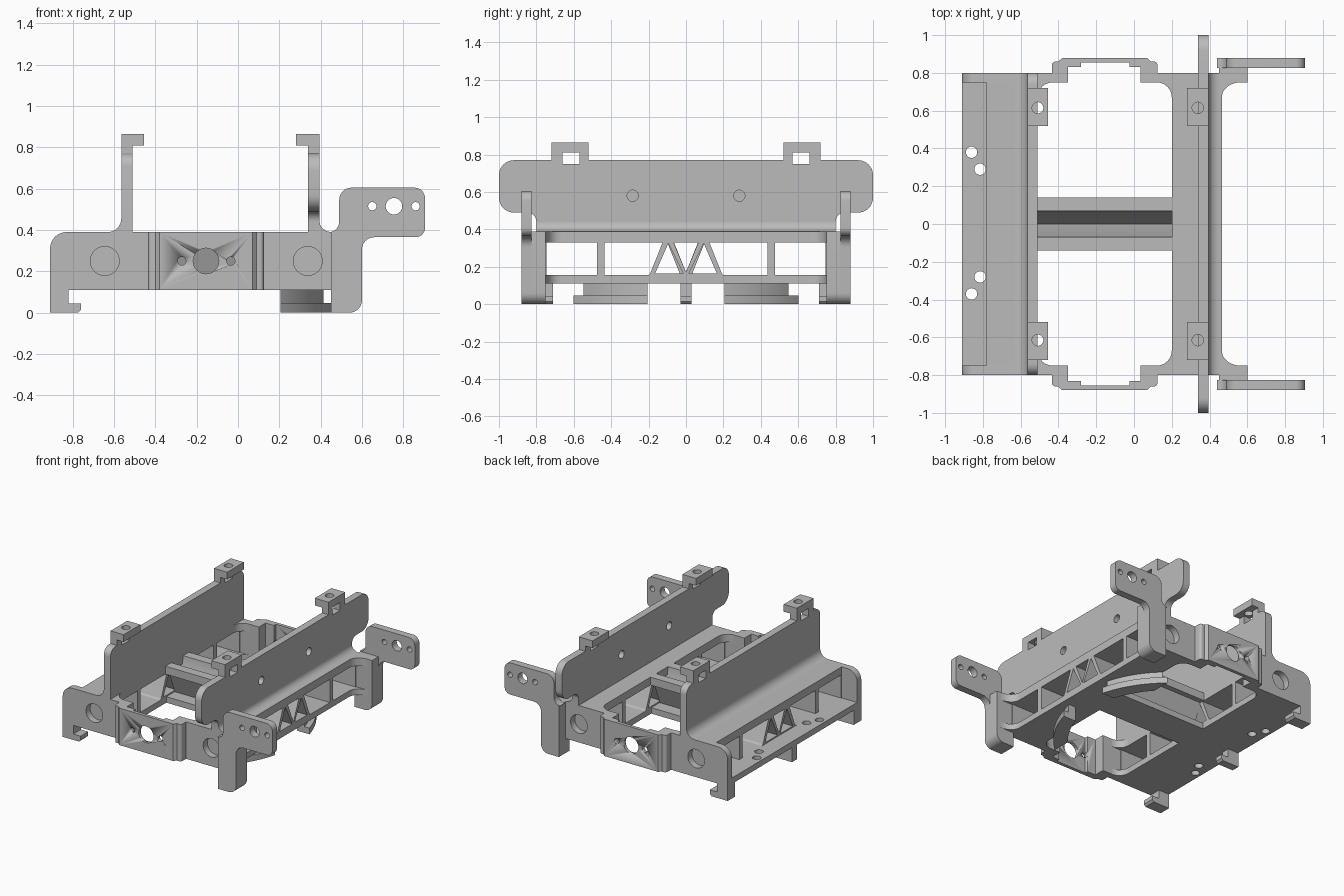
import bpy, bmesh, math
from mathutils import Vector

if "Cube" in bpy.data.objects:
    bpy.data.objects.remove(bpy.data.objects["Cube"])

grey = bpy.data.materials.new("plain_grey")
grey.diffuse_color = (0.5, 0.5, 0.5, 1)
grey.use_nodes = True
grey.node_tree.nodes["Principled BSDF"].inputs["Base Color"].default_value = grey.diffuse_color


def rounded(pts):
    """Outline points; a third value rounds that corner with the radius."""
    out = []
    for i, p in enumerate(pts):
        c = Vector(p[:2])
        if len(p) < 3:
            out.append(c)
            continue
        a = (Vector(pts[i - 1][:2]) - c).normalized()
        b = (Vector(pts[(i + 1) % len(pts)][:2]) - c).normalized()
        half = a.angle(b) / 2
        centre = c + (a + b).normalized() * p[2] / math.sin(half)
        t = p[2] / math.tan(half)
        u, v = c + a * t - centre, c + b * t - centre
        turn = math.atan2(u.x * v.y - u.y * v.x, u.dot(v))
        for k in range(9):
            s, co = math.sin(turn * k / 8), math.cos(turn * k / 8)
            out.append(centre + Vector((u.x * co - u.y * s, u.x * s + u.y * co)))
    return out


def circle(x, y, r, n=32):
    return [(x + r * math.cos(2 * math.pi * k / n), y + r * math.sin(2 * math.pi * k / n))
            for k in range(n)]


def prism(name, pts, axis, lo, hi, holes=()):
    """Extrude an outline with holes along an axis. x: (y,z), y: (x,z), z: (x,y)."""
    lo, hi = min(lo, hi), max(lo, hi)
    cu = bpy.data.curves.new(name, 'CURVE')
    cu.dimensions, cu.fill_mode, cu.extrude = '2D', 'BOTH', (hi - lo) / 2
    for loop in [rounded(pts)] + list(holes):
        sp = cu.splines.new('POLY')
        sp.points.add(len(loop) - 1)
        for q, p in zip(sp.points, loop):
            q.co = (p[0], p[1], 0, 1)
        sp.use_cyclic_u = True
    tmp = bpy.data.objects.new(name + "_outline", cu)
    bpy.context.collection.objects.link(tmp)
    me = bpy.data.meshes.new_from_object(tmp.evaluated_get(bpy.context.evaluated_depsgraph_get()))
    bpy.data.objects.remove(tmp)
    mid = (lo + hi) / 2
    for v in me.vertices:
        a, b, c = v.co.x, v.co.y, v.co.z + mid
        v.co = {'x': (c, a, b), 'y': (a, c, b), 'z': (a, b, c)}[axis]
    bm = bmesh.new()
    bm.from_mesh(me)
    bmesh.ops.remove_doubles(bm, verts=bm.verts, dist=1e-5)
    bmesh.ops.recalc_face_normals(bm, faces=bm.faces)
    bm.to_mesh(me)
    bm.free()
    me.materials.clear()
    me.materials.append(grey)
    ob = bpy.data.objects.new(name, me)
    bpy.context.collection.objects.link(ob)
    bpy.ops.object.select_all(action='DESELECT')
    ob.select_set(True)
    bpy.context.view_layer.objects.active = ob
    bpy.ops.object.shade_smooth_by_angle(angle=math.radians(30))
    return ob


def rect(a0, a1, b0, b1):
    return [(a0, b0), (a1, b0), (a1, b1), (a0, b1)]


def flip(pts):
    return [(-p[0], *p[1:]) for p in reversed(pts)]


# Deep truss frames: floor, deck, posts and diagonals in one extrusion
side_windows = [rect(.475, .745, .155, .33),
                rounded([(.195, .155, .02), (.437, .155), (.437, .33), (.125, .33)]),
                [(.165, .165), (.015, .165), (.095, .325)]]
windows = side_windows + [flip(w) for w in side_windows] + [[(-.066, .33), (.066, .33), (0, .172)]]
for name, x0, x1 in (("left_truss", -.78, -.51), ("right_truss", .2, .465)):
    prism(name, rect(-.75, .75, .11, .39), 'x', x0, x1, windows)

# Open floor strip on the left with four screw holes
prism("floor_strip", rect(-.91, -.78, -.75, .75), 'z', .11, .155,
      [circle(x, y, .03) for x, y in ((-.86, .38), (-.815, .29), (-.815, -.28), (-.86, -.37))])

# Central V-groove beam
half = [(.13, .11), (.13, .155), (.03, .155), (.1, .33), (.14, .33), (.14, .39), (.07, .39), (.064, .33)]
prism("centre_beam", half + [(0, .172)] + flip(half), 'x', -.51, .2)

# Upright panels with notched tabs on top
tab = [(.72, .77), (.72, .81), (.66, .81), (.66, .75), (.57, .75), (.57, .81), (.52, .81), (.52, .77)]
left_half = [(.8, .39), (.8, .77, .06)] + tab
right_half = [(.8, .39), (.8, .49, .05), (1, .49, .08), (1, .77, .08)] + tab
prism("left_panel", left_half + flip(left_half), 'x', -.565, -.51)
prism("right_panel", right_half + flip(right_half), 'x', .34, .395,
      [circle(.285, .58, .03), circle(-.285, .58, .03)])


# Concave fillet between two legs at a corner
def cove(cx, cy, dx, dy):
    arc = [(cx + dx * (1 - math.sin(t)), cy + dy * (1 - math.cos(t)))
           for t in (math.pi / 2 * k / 8 for k in range(9))]
    return [(cx, cy)] + arc


prism("left_panel_fillet", cove(-.565, .39, -.065, .065), 'y', -.8, .8)
prism("right_panel_fillet", cove(.395, .39, .06, .05), 'y', -.8, .8)

for s, side in ((-1, "front"), (1, "back")):
    def mir(pts):
        return [(p[0], s * p[1], *p[2:]) for p in pts]

    # Tab heads with bolt holes
    for name, x0, x1 in (("left", -.565, -.455), ("right", .28, .395)):
        prism(f"{side}_{name}_tab_head", rect(x0, x1, *sorted((s * .52, s * .72))), 'z', .81, .865,
              [circle((x0 + x1) / 2, s * .615, .03)])

    # Side walls
    prism(side + "_left_wall", [(-.91, .11), (-.35, .11), (-.35, .39), (-.91, .39, .08)],
          'y', s * .75, s * .8, [circle(-.645, .25, .07)])
    prism(side + "_right_wall", rect(.035, .45, .11, .39), 'y', s * .75, s * .8,
          [circle(.338, .25, .07)])

    # Outward bulging middle wall, drilled through
    bulge = prism(side + "_middle_wall", mir([
        (-.435, .8), (-.435, .86, .02), (-.40, .86), (-.38, .88), (.07, .88), (.09, .86),
        (.125, .86, .02), (.125, .8), (.035, .8), (.035, .83), (-.025, .83), (-.025, .855),
        (-.28, .855), (-.28, .83), (-.35, .83), (-.35, .8)]), 'z', .11, .39)
    for x, r in ((-.155, .062), (-.272, .02), (-.035, .02)):
        cutter = prism("drill", circle(x, .25, r), 'y', s * .7, s * 1.0)
        mod = bulge.modifiers.new("hole", 'BOOLEAN')
        mod.operation, mod.solver, mod.object = 'DIFFERENCE', 'EXACT', cutter
        bpy.context.view_layer.objects.active = bulge
        bpy.ops.object.modifier_apply(modifier=mod.name)
        bpy.data.objects.remove(cutter)

    # Rounded gussets in the plate corners
    for level, z0, z1 in (("floor", .11, .155), ("deck", .33, .39)):
        for n, (x, dx) in enumerate(((-.51, .08), (.2, -.08), (.465, .1))):
            prism(f"{side}_{level}_gusset_{n + 1}", mir(cove(x, .75, dx, -.08)), 'z', z0, z1)

    # Bracket arm with its drop leg
    prism(side + "_bracket", [
        (.45, 0), (.6, 0, .06), (.6, .365, .06), (.905, .365, .045), (.905, .605, .05),
        (.49, .605, .06), (.49, .39, .05), (.45, .39)], 'y', s * .825, s * .88,
        [circle(.65, .515, .02), circle(.755, .515, .04), circle(.86, .515, .02)])
    prism(side + "_leg", [(.45, 0), (.6, 0, .06), (.6, .39), (.45, .39)], 'y', s * .75, s * .825)

    # Curved clamp segments under the right floor
    for name, r, z0, z1 in (("lip", .79, 0, .047), ("neck", .75, .047, .11)):
        def arc(rad):
            a0, a1 = math.asin(.205 / rad), math.acos(.512 / rad)
            return [(-.307 + rad * math.cos(a0 + (a1 - a0) * k / 12),
                     s * rad * math.sin(a0 + (a1 - a0) * k / 12)) for k in range(13)]
        prism(f"{side}_clamp_{name}", arc(r) + arc(.69)[::-1], 'z', z0, z1)

# Snap hooks under the left edge
for name, y0, y1 in (("front", -.8, -.71), ("centre", -.03, .03), ("back", .71, .8)):
    prism(name + "_hook", [(-.91, 0), (-.775, 0), (-.76, .015), (-.76, .045), (-.82, .045),
                           (-.82, .11), (-.91, .11)], 'y', y0, y1)
